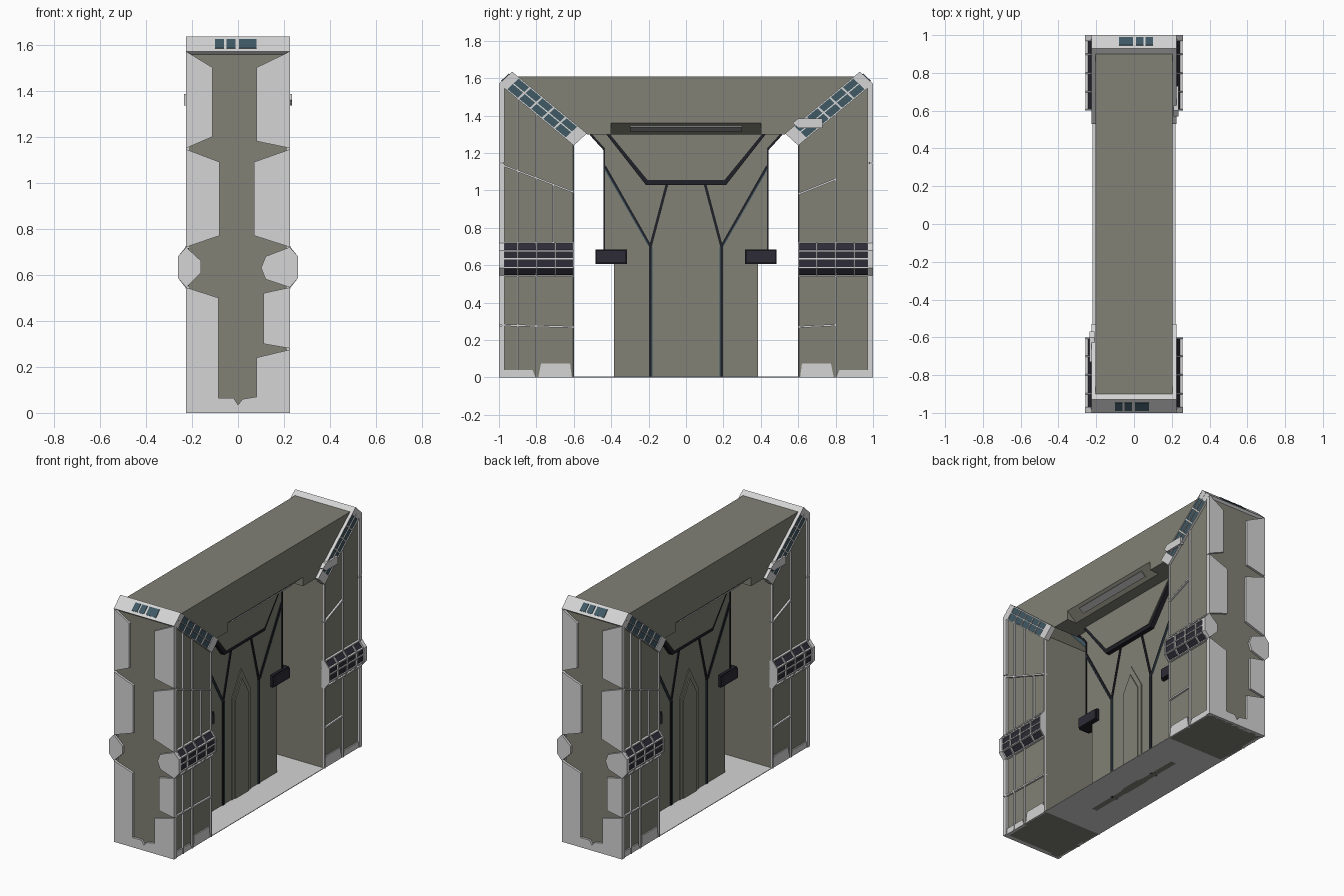
import bpy, bmesh, math

if "Cube" in bpy.data.objects:
    bpy.data.objects.remove(bpy.data.objects["Cube"])

COLOURS = {
    "olive": (0.22, 0.22, 0.18), "light_grey": (0.66, 0.66, 0.66),
    "black": (0.014, 0.014, 0.021), "dark_violet": (0.026, 0.024, 0.037),
    "teal": (0.05, 0.10, 0.13), "mid_grey": (0.28, 0.28, 0.28),
}
MATS = {}
for n, c in COLOURS.items():
    MATS[n] = bpy.data.materials.new(n)
    MATS[n].diffuse_color = (*c, 1)

parts = {}
ONE = [(1, 1)]
TURN = [(1, 1), (-1, -1)]                       # half-turn copy
QUAD = [(sx, sy) for sx in (1, -1) for sy in (1, -1)]
FLIPY = [(1, 1), (1, -1)]
FLIPX = [(1, 1), (-1, 1)]


def prism(name, mat, pts, a, b, axis="x", copies=ONE):
    """Extrude a profile from a to b: (y, z) points along x, or (x, z) along y."""
    bm = parts.setdefault(name, (bmesh.new(), mat))[0]
    for sx, sy in copies:
        rings = []
        for d in (a, b):
            rings.append([bm.verts.new((d * sx, p * sy, z) if axis == "x" else (p * sx, d * sy, z))
                          for p, z in pts])
        bm.faces.new(rings[0])
        bm.faces.new(rings[1])
        for i in range(len(pts)):
            j = (i + 1) % len(pts)
            bm.faces.new((rings[0][i], rings[0][j], rings[1][j], rings[1][i]))


def rect(p0, z0, p1, z1):
    return [(p0, z0), (p1, z0), (p1, z1), (p0, z1)]


def bar(p, q, w):
    """Profile of a straight strip of width w from p to q."""
    dx, dz = q[0] - p[0], q[1] - p[1]
    l = math.hypot(dx, dz)
    nx, nz = -dz / l * w / 2, dx / l * w / 2
    return [(p[0] + nx, p[1] + nz), (q[0] + nx, q[1] + nz),
            (q[0] - nx, q[1] - nz), (p[0] - nx, p[1] - nz)]


def slope(y):
    """Height of the lower cap edge above the pillar side."""
    return 1.24 + 0.825 * (abs(y) - 0.6)


# Floor strip between the pillars
prism("floor", "light_grey", rect(-0.6, 0, 0.6, 0.004), -0.22, 0.22)

# Lintel, with a sloped notch along the lower edge of each side
prism("lintel", "olive", [(-0.9, 1.61), (-0.53, 1.3), (0.53, 1.3), (0.9, 1.61)], -0.205, 0.205)
prism("notch_cutter", "olive", [(0.25, 1.4), (0.25, 1.27), (0.1, 1.27)], -0.4, 0.4, "y", FLIPX)
prism("notch_lining", "mid_grey", bar((0.192, 1.343), (0.158, 1.316), 0.008), -0.3, 0.3, "y", FLIPX)

# Pillars
prism("pillar", "olive", [(0.6, 0), (0.985, 0), (0.985, 1.57), (0.93, 1.61), (0.9, 1.6), (0.6, 1.27)],
      -0.212, 0.212, "x", FLIPY)

# Armour plates on the outer end faces, leaving an olive centre strip
plates = [
    [(-.225, 1.57), (-.11, 1.5), (-.11, 1.2), (-.225, 1.15)],
    [(-.225, 1.145), (-.08, 1.09), (-.08, .77), (-.225, .72)],
    [(-.225, .72), (-.16, .66), (-.16, .61), (-.225, .545), (-.26, .585), (-.26, .68)],
    [(-.225, .545), (-.085, .5), (-.085, 0), (-.225, 0)],
    [(.225, 1.57), (.08, 1.5), (.08, 1.18), (.225, 1.15)],
    [(.225, 1.145), (.07, 1.09), (.07, .77), (.225, .72)],
    [(.225, .72), (.12, .68), (.1, .63), (.12, .58), (.225, .545), (.26, .585), (.26, .68)],
    [(.225, .545), (.11, .52), (.11, .3), (.225, .28)],
    [(.225, .275), (.08, .24), (.08, 0), (.225, 0)],
    [(-.085, 0), (.08, 0), (.08, .07), (.02, .06), (0, .035), (-.02, .065), (-.085, .065)],
]
for p in plates:
    prism("end_plate", "light_grey", p, -0.97, -1.0, "y", TURN)

# Thin ribs on the pillar sides
X0, X1 = 0.2, 0.225


def rib(p, q, w=0.007):
    prism("side_rib", "light_grey", bar(p, q, w), X0, X1, "x", TURN)


for y in (0.604, 0.8, 0.975):
    rib((y, 0), (y, slope(y)))
for y in (-0.604, -0.8, -0.9, -0.98):
    rib((y, 0), (y, slope(y)))
rib((-0.71, 0.72), (-0.71, 1.03))
rib((-0.98, 1.135), (-0.6, 0.99), 0.01)
rib((-0.98, 0.28), (-0.6, 0.27), 0.01)
rib((0.6, 0.98), (0.8, 1.06), 0.01)
rib((0.6, 0.27), (0.8, 0.28), 0.01)
# Feet plates along the base of the sides
prism("foot_plate", "light_grey", [(0.61, 0), (0.79, 0), (0.775, 0.075), (0.62, 0.075)], X0, 0.22, "x", QUAD)
prism("foot_plate", "light_grey", [(0.805, 0), (0.985, 0), (0.97, 0.04), (0.82, 0.04)], X0, 0.22, "x", QUAD)

# Projecting band around each pillar, with raised frames
band = [(0.2, 0.545), (0.218, 0.55), (0.25, 0.59), (0.25, 0.675), (0.218, 0.715), (0.2, 0.72)]
frame = [(0.2, 0.54), (0.225, 0.54), (0.26, 0.585), (0.26, 0.68), (0.225, 0.724), (0.2, 0.724)]
prism("band", "dark_violet", band, 0.605, 0.985, "y", QUAD)
for y in (0.6, 0.695, 0.795, 0.895, 0.97):
    prism("band_frame", "light_grey", frame, y, y + 0.008, "y", QUAD)
for z, x in ((0.545, 0.228), (0.587, 0.258), (0.635, 0.258), (0.678, 0.258), (0.72, 0.228)):
    prism("band_frame", "light_grey", rect(0.6, z - 0.004, 0.98, z + 0.004), 0.2, x, "x", QUAD)

# Sloped caps: teal core, light end blocks, rails and cross bars


def cap(t, u):
    """Point on the cap: t runs from low to high end, u from lower to upper edge."""
    return (0.6 + 0.4 * t - 0.07 * u, 1.24 + 0.33 * t + 0.065 * u)


def cap_piece(t0, t1, u0, u1):
    return [cap(t0, u0), cap(t1, u0), cap(t1, u1), cap(t0, u1)]


prism("cap_core", "teal", cap_piece(0.05, 0.95, 0.03, 0.97), 0.19, 0.22, "x", QUAD)
prism("cap_end", "light_grey", cap_piece(0.9, 1, 0, 1), -0.225, 0.225, "x", FLIPY)
prism("cap_end", "light_grey", cap_piece(0, 0.12, 0, 1), 0.19, 0.226, "x", QUAD)
for u in (0, 0.48, 0.93):
    prism("cap_rail", "light_grey", cap_piece(0, 1, u, u + 0.07), 0.19, 0.226, "x", QUAD)
for t in (0.26, 0.42, 0.58, 0.74):
    prism("cap_rail", "light_grey", cap_piece(t, t + 0.02, 0, 1), 0.19, 0.226, "x", QUAD)
for x0, x1 in ((-0.08, -0.005), (0.01, 0.05), (0.06, 0.1)):
    prism("cap_window", "teal", cap_piece(0.98, 1.008, 0.2, 0.8), x0, x1, "x", TURN)
# Small tab beside the lower end of one cap per side
prism("cap_tab", "light_grey", [(0.57, 1.36), (0.6, 1.385), (0.73, 1.385), (0.73, 1.335), (0.6, 1.335)],
      0.21, 0.235, "x", TURN)

# Door leaf with flared top
half = [(0.385, 0), (0.385, 0.65), (0.435, 0.65), (0.435, 1.22), (0.52, 1.305)]
prism("door", "olive", half + [(-y, z) for y, z in reversed(half)], -0.02, 0.02)
prism("door_edge", "black", bar((0.437, 0.68), (0.437, 1.22), 0.008), -0.025, 0.025, "x", FLIPY)
prism("door_edge", "black", bar((0.437, 1.22), (0.51, 1.3), 0.012), -0.025, 0.025, "x", FLIPY)

# Branching seams
for p, q, w in (((0.19, 0), (0.19, 0.71), 0.018), ((0.19, 0.7), (0.1, 1.04), 0.014),
                ((0.19, 0.7), (0.435, 1.13), 0.014)):
    prism("door_seam", "black", bar(p, q, w), -0.026, 0.026, "x", FLIPY)
prism("seam_trim", "teal", bar((0.181, 0), (0.181, 0.7), 0.005), -0.028, 0.028, "x", FLIPY)
prism("seam_trim", "teal", bar((0.2, 0.705), (0.435, 1.115), 0.005), -0.028, 0.028, "x", FLIPY)

# Pointed centre panel in two steps
prism("door_panel", "olive", [(-.1, 0), (.1, 0), (.1, .68), (0, .85), (-.1, .68)], -0.025, 0.025)
prism("door_panel", "olive", [(-.07, 0), (.07, 0), (.07, .67), (0, .79), (-.07, .67)], -0.032, 0.032)

# Trapezoid panel above the door with a dark border
prism("header_border", "black", [(-.43, 1.305), (-.215, 1.03), (.215, 1.03), (.43, 1.305)], -0.05, 0.05)
prism("header_panel", "olive", [(-.41, 1.305), (-.205, 1.055), (.205, 1.055), (.41, 1.305)], -0.056, 0.056)

# Latch boxes at the door sides
prism("latch", "dark_violet", rect(0.32, 0.612, 0.48, 0.678), -0.05, 0.05, "x", FLIPY)
prism("latch_rim", "black", rect(0.315, 0.606, 0.485, 0.684), -0.04, 0.04, "x", FLIPY)

# Make the objects
for name, (bm, mat) in parts.items():
    bmesh.ops.recalc_face_normals(bm, faces=bm.faces)
    me = bpy.data.meshes.new(name)
    bm.to_mesh(me)
    bm.free()
    me.materials.append(MATS[mat])
    bpy.context.collection.objects.link(bpy.data.objects.new(name, me))

# Cut the notch out of the lintel
cutter = bpy.data.objects["notch_cutter"]
cutter.hide_render = True
cutter.hide_viewport = True
mod = bpy.data.objects["lintel"].modifiers.new("notch", "BOOLEAN")
mod.operation = "DIFFERENCE"
mod.solver = "EXACT"
mod.object = cutter

for m in bpy.data.materials:
    if m.users and not m.is_grease_pencil:
        m.use_nodes = True
        m.node_tree.nodes["Principled BSDF"].inputs["Base Color"].default_value = m.diffuse_color
